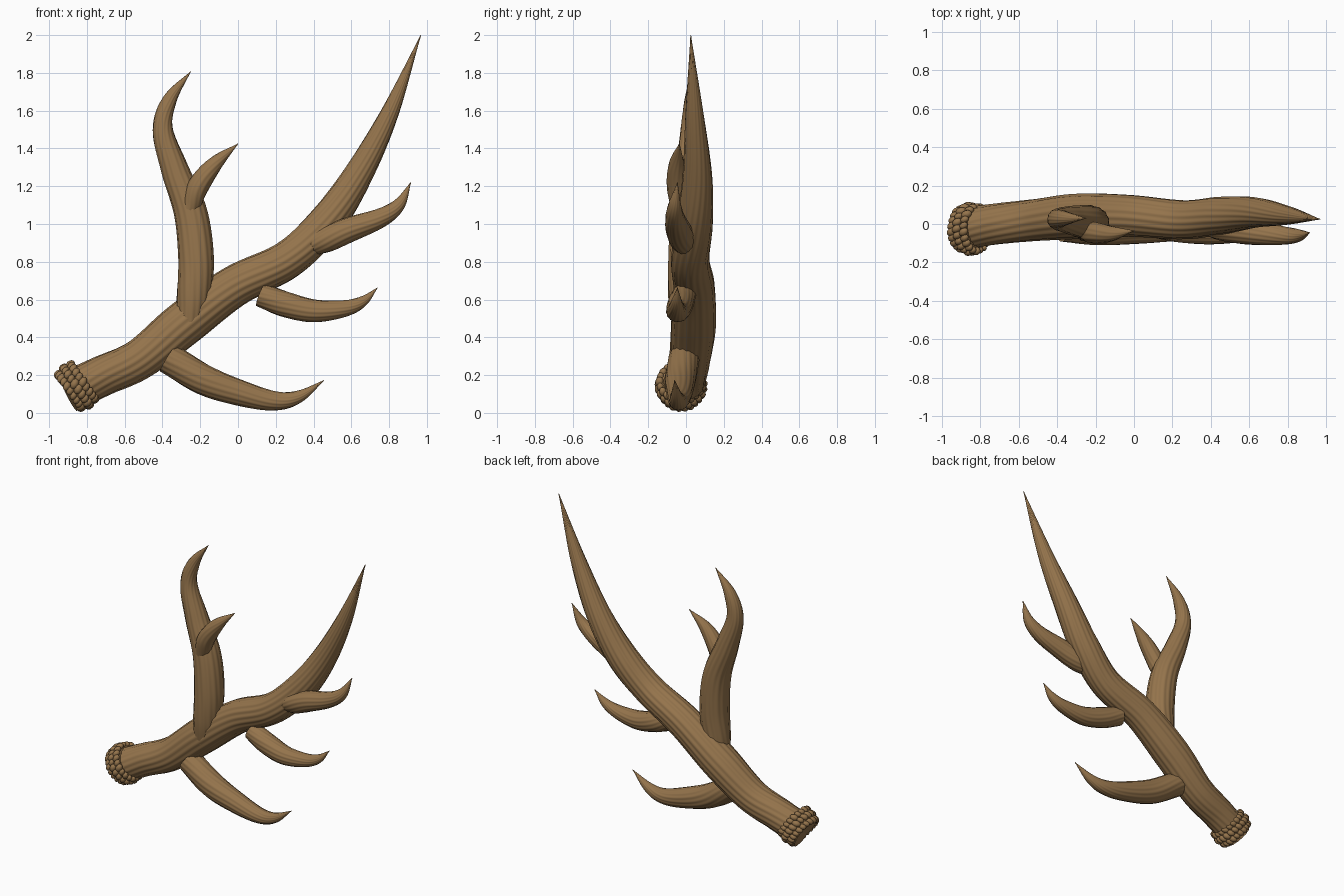
import bpy, bmesh, math, random
from mathutils import Vector, Matrix

if "Cube" in bpy.data.objects:
    bpy.data.objects.remove(bpy.data.objects["Cube"])

random.seed(4)
horn = bpy.data.materials.new("antler brown")
horn.diffuse_color = (0.30, 0.175, 0.072, 1)
horn.use_nodes = True
horn.node_tree.nodes["Principled BSDF"].inputs["Base Color"].default_value = horn.diffuse_color


def finish(bm, name):
    bmesh.ops.recalc_face_normals(bm, faces=bm.faces)
    me = bpy.data.meshes.new(name)
    bm.to_mesh(me)
    bm.free()
    me.materials.append(horn)
    for p in me.polygons:
        p.use_smooth = len(p.vertices) < 10
    ob = bpy.data.objects.new(name, me)
    bpy.context.collection.objects.link(ob)
    return ob


def spline(pts, steps):
    """Catmull-Rom through (x, y, z, radius) points."""
    P = [Vector(p) for p in pts]
    P = [2 * P[0] - P[1]] + P + [2 * P[-1] - P[-2]]
    out = []
    for i in range(1, len(P) - 2):
        a, b, c, d = P[i - 1:i + 3]
        for s in range(steps):
            t = s / steps
            out.append(0.5 * (2 * b + (c - a) * t + (2 * a - 5 * b + 4 * c - d) * t * t
                              + (3 * b - a - 3 * c + d) * t ** 3))
    return out + [P[-2]]


def branch(name, pts, ridges=15, steps=9, twist=0.5):
    """Tapering tube with lengthwise ridges."""
    path = spline(pts, steps)
    sides = ridges * 5
    bm = bmesh.new()
    rings = []
    n = len(path)
    side = Vector((0, 1, 0))
    for i, p in enumerate(path):
        tan = (path[min(i + 1, n - 1)].xyz - path[max(i - 1, 0)].xyz).normalized()
        side = (side - tan * side.dot(tan)).normalized()
        up = tan.cross(side)
        ring = []
        for k in range(sides):
            a = math.tau * k / sides
            g = a + twist * math.sin(4 * i / n)
            r = max(p[3], 0.002) * (1 + 0.022 * math.cos(ridges * g)
                                    + 0.012 * math.cos(4 * g + 5 * i / n))
            ring.append(bm.verts.new(p.xyz + (side * math.cos(a) + up * math.sin(a)) * r))
        rings.append(ring)
    for r0, r1 in zip(rings, rings[1:]):
        for k in range(sides):
            j = (k + 1) % sides
            bm.faces.new((r0[k], r0[j], r1[j], r1[k]))
    bm.faces.new(rings[0])
    bm.faces.new(rings[-1])
    return finish(bm, name)


# Main beam
branch("main_beam", [
    (-0.90, -0.025, 0.11, 0.108), (-0.72, 0.0, 0.195, 0.105), (-0.52, 0.02, 0.285, 0.108),
    (-0.29, 0.04, 0.47, 0.118), (-0.02, 0.042, 0.67, 0.108), (0.26, 0.022, 0.81, 0.100),
    (0.46, 0.045, 1.00, 0.096), (0.63, 0.06, 1.25, 0.078), (0.80, 0.045, 1.58, 0.048),
    (0.968, 0.025, 2.0, 0.001)], ridges=18, steps=10)

# Rear tine and its side fork
branch("rear_tine", [
    (-0.26, 0.0, 0.46, 0.07), (-0.235, -0.005, 0.62, 0.088), (-0.222, 0.0, 0.82, 0.094),
    (-0.25, 0.01, 1.06, 0.088), (-0.335, 0.02, 1.29, 0.072), (-0.398, 0.025, 1.50, 0.053),
    (-0.36, 0.03, 1.66, 0.037), (-0.25, 0.03, 1.808, 0.001)])
branch("rear_fork", [
    (-0.255, -0.03, 1.08, 0.048), (-0.21, -0.045, 1.20, 0.056), (-0.12, -0.05, 1.32, 0.040),
    (0.0, -0.035, 1.425, 0.001)], ridges=12)

# Forward tines
branch("brow_tine", [
    (-0.37, -0.01, 0.29, 0.080), (-0.18, -0.03, 0.175, 0.080), (0.01, -0.035, 0.105, 0.068),
    (0.19, -0.04, 0.064, 0.051), (0.32, -0.05, 0.085, 0.033), (0.455, -0.06, 0.172, 0.001)])
branch("middle_tine", [
    (0.12, -0.01, 0.625, 0.062), (0.25, -0.03, 0.575, 0.067), (0.40, -0.045, 0.54, 0.060),
    (0.56, -0.05, 0.552, 0.044), (0.66, -0.05, 0.59, 0.028), (0.738, -0.045, 0.662, 0.001)])
branch("upper_tine", [
    (0.38, -0.005, 0.89, 0.055), (0.47, -0.02, 0.92, 0.068), (0.59, -0.04, 0.97, 0.066),
    (0.75, -0.058, 1.03, 0.051), (0.85, -0.06, 1.10, 0.034), (0.915, -0.045, 1.22, 0.001)])

# Burr: knobbly collar at the base, three staggered rows of beads round a core
axis = Vector((0.82, 0, 0.57)).normalized()
frame = axis.to_track_quat('Z', 'Y').to_matrix().to_4x4()
place = Matrix.Translation((-0.888, -0.025, 0.117)) @ frame
bm = bmesh.new()
bmesh.ops.create_cone(bm, cap_ends=True, segments=40, radius1=0.112, radius2=0.118, depth=0.105,
                      matrix=place @ Matrix.Translation((0, 0, 0.038)))
count = 22
for row, radius in enumerate((0.108, 0.120, 0.115)):
    for k in range(count):
        a = math.tau * (k + 0.5 * row) / count
        size = random.uniform(0.018, 0.023)
        local = (Matrix.Rotation(a, 4, 'Z') @ Matrix.Translation((radius, 0, 0.04 * row))
                 @ Matrix.Rotation(0.5, 4, 'X') @ Matrix.Diagonal((1, 0.95, 1.3, 1)))
        bmesh.ops.create_uvsphere(bm, u_segments=10, v_segments=7, radius=size,
                                  matrix=place @ local)
finish(bm, "burr")
bpy.context.view_layer.update()
for ob in bpy.context.collection.objects:
    ob.select_set(True)
    bpy.context.view_layer.objects.active = ob
bpy.ops.object.shade_smooth_by_angle(angle=math.radians(50))
